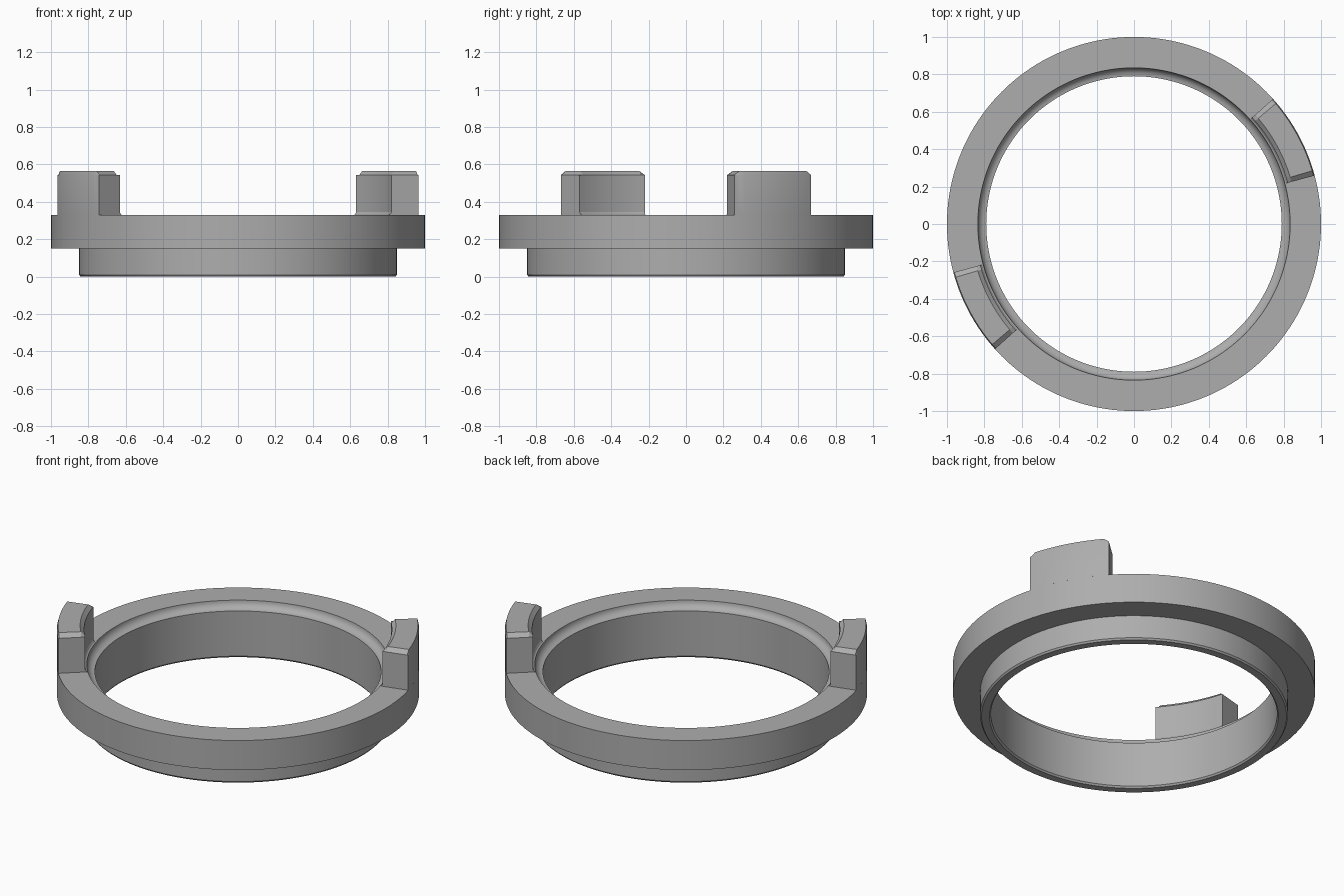
import bpy, bmesh, math

if "Cube" in bpy.data.objects:
    bpy.data.objects.remove(bpy.data.objects["Cube"])

grey = bpy.data.materials.new("plain grey")
grey.diffuse_color = (0.42, 0.42, 0.42, 1)
grey.use_nodes = True
grey.node_tree.nodes["Principled BSDF"].inputs["Base Color"].default_value = grey.diffuse_color


def finish(name, bm, angle=25):
    bmesh.ops.recalc_face_normals(bm, faces=bm.faces)
    mesh = bpy.data.meshes.new(name)
    bm.to_mesh(mesh)
    bm.free()
    mesh.materials.append(grey)
    obj = bpy.data.objects.new(name, mesh)
    bpy.context.collection.objects.link(obj)
    bpy.ops.object.select_all(action='DESELECT')
    obj.select_set(True)
    bpy.context.view_layer.objects.active = obj
    bpy.ops.object.shade_smooth_by_angle(angle=math.radians(angle))
    return obj


def bridge(bm, rows, closed):
    # Join consecutive cross-sections with quads
    n = len(rows[0])
    for i in range(len(rows) if closed else len(rows) - 1):
        a, b = rows[i], rows[(i + 1) % len(rows)]
        for j in range(n):
            k = (j + 1) % n
            bm.faces.new((a[j], a[k], b[k], b[j]))


def section(bm, profile, angle):
    return [bm.verts.new((r * math.cos(angle), r * math.sin(angle), z)) for r, z in profile]


# Stepped ring: lower spigot, wide flange and concave inner lip
TOP = 0.33
cove = [(0.79 + 0.045 * math.cos(t), TOP - 0.045 * math.sin(t))
        for t in [math.radians(a) for a in range(0, 91, 15)]]
profile = [(0.798, 0), (0.842, 0), (0.85, 0.01), (0.85, 0.15),
           (1, 0.15), (1, TOP)] + cove + [(0.79, 0.01)]
bm = bmesh.new()
bridge(bm, [section(bm, profile, math.tau * i / 160) for i in range(160)], True)
finish("flange_ring", bm)

# Two opposite raised lugs, chamfered at the ends and along the inner top edge
A0, A1 = math.radians(15), math.radians(42)
H, C = 0.565, 0.022
for name, turn in (("right_lug", 0), ("left_lug", math.pi)):
    bm = bmesh.new()
    cut = C * 1.2 / 0.92
    inner = [(0.835, TOP), (0.843, TOP + 0.004), (0.85, TOP + 0.015)]
    end = inner + [(0.85, H - C), (0.851, H - C), (1, H - C), (1, TOP)]
    mid = inner + [(0.85, H - C), (0.85 + C, H), (1 - 0.006, H), (1, H - C), (1, TOP)]
    end = inner + [(0.85, H - C), (0.85 + C, H - C), (1 - 0.006, H - C), (1, H - C), (1, TOP)]
    rows = [section(bm, end, A0 + turn)]
    steps = 14
    for i in range(steps + 1):
        rows.append(section(bm, mid, A0 + cut + (A1 - A0 - 2 * cut) * i / steps + turn))
    rows.append(section(bm, end, A1 + turn))
    bridge(bm, rows, False)
    bm.faces.new(rows[0])
    bm.faces.new(rows[-1])
    finish(name, bm)
